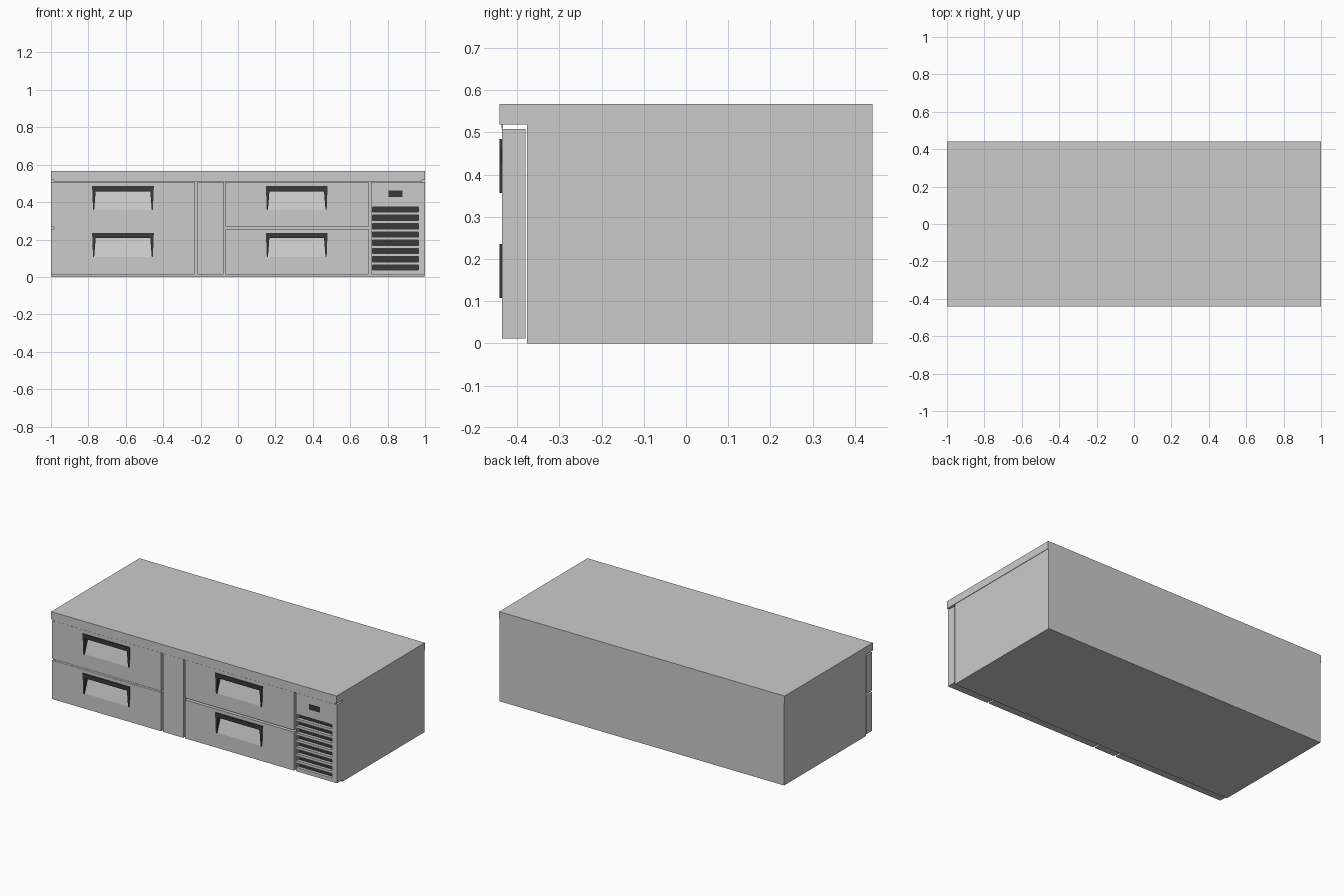
import bpy, bmesh

if "Cube" in bpy.data.objects:
    bpy.data.objects.remove(bpy.data.objects["Cube"])

dark = bpy.data.materials.new("dark_plastic")
dark.diffuse_color = (0.04, 0.04, 0.04, 1)
dark.use_nodes = True
dark.node_tree.nodes["Principled BSDF"].inputs["Base Color"].default_value = dark.diffuse_color

FRONT, BACK = -0.436, -0.38   # front panel planes


def prism(name, rings, mat=None):
    """Solid between two matching outlines of 3D points."""
    bm = bmesh.new()
    a, b = [[bm.verts.new(p) for p in ring] for ring in rings]
    n = len(a)
    bm.faces.new(a)
    bm.faces.new(b)
    for i in range(n):
        j = (i + 1) % n
        bm.faces.new((a[i], a[j], b[j], b[i]))
    bmesh.ops.recalc_face_normals(bm, faces=bm.faces)
    me = bpy.data.meshes.new(name)
    bm.to_mesh(me)
    bm.free()
    ob = bpy.data.objects.new(name, me)
    bpy.context.collection.objects.link(ob)
    if mat:
        me.materials.append(mat)
    return ob


def box(name, x0, x1, y0, y1, z0, z1, mat=None):
    outline = [(x0, z0), (x1, z0), (x1, z1), (x0, z1)]
    return prism(name, [[(x, y, z) for x, z in outline] for y in (y0, y1)], mat)


def cut(target, cutter):
    m = target.modifiers.new("cut", 'BOOLEAN')
    m.operation = 'DIFFERENCE'
    m.solver = 'EXACT'
    m.object = cutter
    cutter.hide_render = True
    cutter.hide_viewport = True
    cutter.display_type = 'WIRE'


# Cabinet body and worktop
box("cabinet_body", -0.997, 0.997, -0.377, 0.442, 0, 0.52)
box("worktop", -1, 1, -0.442, 0.442, 0.519, 0.567)

# Four drawers, each with a sloped hand recess and a dark surround
for side, x0, x1, cx in (("left", -0.999, -0.233, -0.615), ("right", -0.066, 0.698, 0.314)):
    for level, z0, z1, top in (("lower", 0.012, 0.256, 0.235), ("upper", 0.268, 0.508, 0.485)):
        tag = f"{level}_{side}"
        drawer = box(f"drawer_{tag}", x0, x1, FRONT, BACK, z0, z1)
        low, lip = top - 0.128, top - 0.027
        # Wedge: deep at the top, flush at the bottom
        side_profile = [(-0.46, low), (FRONT, low), (-0.412, lip), (-0.46, lip)]
        wedge = prism(f"recess_cutter_{tag}",
                      [[(cx + s * 0.155, y, z) for y, z in side_profile] for s in (-1, 1)])
        cut(drawer, wedge)
        # Inverted U surround with tapered legs
        half = [(0.160, low), (0.165, top)]
        inner = [(0.146, lip), (0.154, low)]
        u = ([(-x, z) for x, z in half] + [(x, z) for x, z in reversed(half)]
             + [(x, z) for x, z in reversed(inner)] + [(-x, z) for x, z in inner])
        prism(f"handle_{tag}", [[(cx + x, y, z) for x, z in u] for y in (-0.442, -0.41)], dark)

# Centre post and trim strips filling the gaps
box("centre_post", -0.22, -0.078, FRONT, BACK, 0.012, 0.508)
box("top_trim", -0.983, 0.983, -0.437, -0.434, 0.509, 0.52)
box("left_trim", -0.983, -0.233, -0.436, -0.433, 0.257, 0.267)

# Machine compartment panel with louvre slots and a control display
panel = box("vent_panel", 0.71, 0.999, FRONT, BACK, 0.012, 0.508)
for i in range(8):
    z = 0.05 + i * 0.0443
    cut(panel, box(f"slot_cutter_{i}", 0.718, 0.965, -0.46, -0.415, z - 0.014, z + 0.014))
    box(f"vent_slot_{i}", 0.717, 0.966, -0.417, -0.41, z - 0.015, z + 0.015, dark)
box("control_display", 0.805, 0.88, -0.438, -0.42, 0.428, 0.461, dark)
